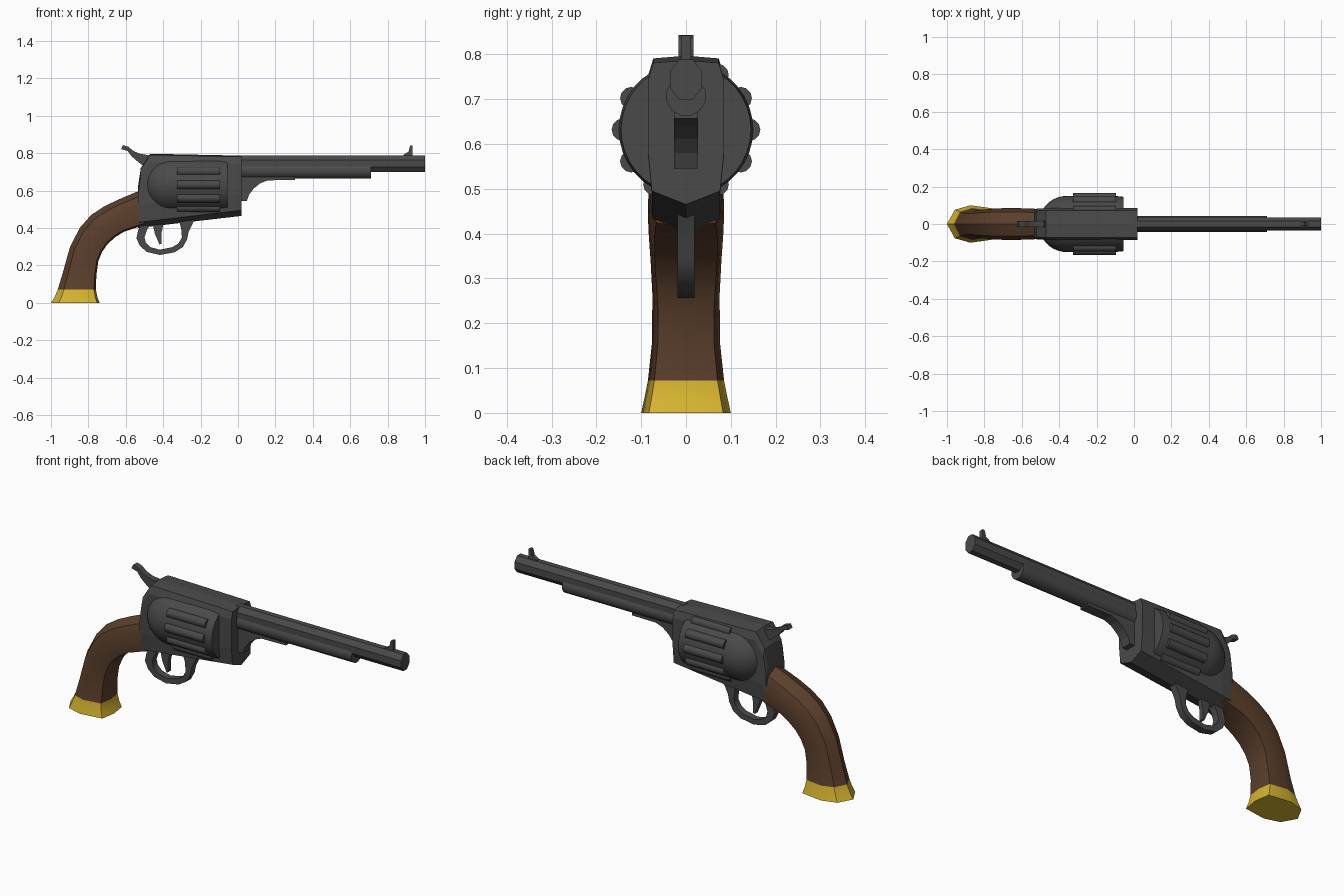
import bpy, bmesh, math
from math import sin, cos, pi, radians


def material(name, rgb):
    m = bpy.data.materials.new(name)
    m.diffuse_color = (*rgb, 1)
    return m


STEEL = material("dark_steel", (0.068, 0.068, 0.068))
WOOD = material("brown_wood", (0.105, 0.050, 0.025))
BRASS = material("brass_yellow", (0.68, 0.46, 0.03))


def finish(name, bm, mat, smooth=None):
    bmesh.ops.recalc_face_normals(bm, faces=bm.faces)
    me = bpy.data.meshes.new(name)
    bm.to_mesh(me)
    bm.free()
    me.materials.append(mat)
    if smooth:
        me.shade_smooth()
        me.set_sharp_from_angle(angle=radians(smooth))
    ob = bpy.data.objects.new(name, me)
    bpy.context.collection.objects.link(ob)
    return ob


def loft(name, rings, mat, smooth=None):
    """Skin a list of equal-sized closed rings and cap both ends."""
    bm = bmesh.new()
    vs = [[bm.verts.new(p) for p in r] for r in rings]
    n = len(vs[0])
    for a, b in zip(vs, vs[1:]):
        for i in range(n):
            j = (i + 1) % n
            bm.faces.new((a[i], a[j], b[j], b[i]))
    bm.faces.new(vs[0])
    bm.faces.new(vs[-1])
    return finish(name, bm, mat, smooth)


def prism(name, pts, half, mat, smooth=None):
    """Side profile (x, z) given thickness in y."""
    return loft(name, [[(x, s * half, z) for x, z in pts] for s in (-1, 1)], mat, smooth)


def lathe(name, prof, cy, cz, n, mat, smooth=None, sy=1, turn=0.0):
    """Rings along x from (x, radius) pairs."""
    rings = [[(x, cy + sy * r * cos(turn + 2 * pi * i / n), cz + r * sin(turn + 2 * pi * i / n))
              for i in range(n)] for x, r in prof]
    return loft(name, rings, mat, smooth)


# frame: chamfered cross-section with V-shaped underside
def frame_ring(x, t, b, w):
    half = [(0.076, b + 0.03), (0.085, b + 0.12), (0.085, t - 0.045), (0.073, t - 0.006)]
    right = [(x, y * w, z) for y, z in half]
    left = [(x, -y * w, z) for y, z in reversed(half)]
    return [(x, 0, b)] + right + [(x, 0, t)] + left


loft("frame", [frame_ring(-0.535, 0.62, 0.40, 0.93), frame_ring(-0.52, 0.72, 0.402, 0.96),
               frame_ring(-0.47, 0.797, 0.408, 1), frame_ring(0.02, 0.787, 0.465, 1)], STEEL)

# cylinder with domed rear and raised ribs
CZ, R = 0.632, 0.15
dome = [(-0.36 - R * cos(a), R * sin(a)) for a in [radians(d) for d in range(10, 91, 10)]]
lathe("cylinder", dome + [(-0.10, R), (-0.055, R - 0.005)], 0, CZ, 36, STEEL, 35)
for k in range(12):
    a = k * pi / 6
    if abs(cos(a)) > 0.5:
        lathe(f"cylinder_rib_{k}", [(-0.326, 0.025), (-0.096, 0.025)],
              0.141 * cos(a), CZ + 0.141 * sin(a), 12, STEEL, 40)

# barrel and lower tube
lathe("barrel", [(0.0, 0.0485), (1.0, 0.0485)], 0, 0.744, 8, STEEL, sy=0.8, turn=pi / 8)
lathe("lower_tube", [(0.0, 0.045), (0.71, 0.045)], 0, 0.707, 12, STEEL, 35, turn=pi / 12)

# web under the barrel
prism("barrel_web", [(0.0, 0.69), (0.0, 0.545), (0.047, 0.545), (0.06, 0.58), (0.085, 0.612),
                     (0.12, 0.64), (0.16, 0.655), (0.305, 0.657), (0.305, 0.69)], 0.027, STEEL)

# front sight
prism("front_sight", [(0.88, 0.78), (0.885, 0.792), (0.912, 0.808), (0.92, 0.84),
                      (0.933, 0.842), (0.933, 0.78)], 0.011, STEEL)

# hammer
prism("hammer", [(-0.625, 0.822), (-0.615, 0.843), (-0.585, 0.834), (-0.56, 0.812), (-0.525, 0.797),
                 (-0.48, 0.79), (-0.45, 0.76), (-0.48, 0.71), (-0.51, 0.735), (-0.545, 0.762),
                 (-0.57, 0.785), (-0.59, 0.812)], 0.017, STEEL)

# trigger guard: outer edge, then inner edge back
outer = [(-0.515, 0.43), (-0.535, 0.385), (-0.543, 0.345), (-0.525, 0.305), (-0.487, 0.272),
         (-0.417, 0.256), (-0.34, 0.27), (-0.295, 0.298), (-0.272, 0.34), (-0.264, 0.38), (-0.23, 0.45)]
inner = [(-0.32, 0.45), (-0.304, 0.40), (-0.30, 0.35), (-0.318, 0.318), (-0.35, 0.298),
         (-0.417, 0.284), (-0.467, 0.297), (-0.493, 0.322), (-0.5, 0.35), (-0.487, 0.39), (-0.46, 0.43)]
prism("trigger_guard", outer + inner, 0.019, STEEL, 35)

# trigger
prism("trigger", [(-0.46, 0.44), (-0.445, 0.37), (-0.42, 0.312), (-0.41, 0.315),
                  (-0.41, 0.37), (-0.395, 0.44)], 0.012, STEEL)

# grip: back edge point, front edge point, half width
SECTIONS = [(-0.50, 0.605, -0.50, 0.415, 0.080), (-0.545, 0.592, -0.54, 0.403, 0.082),
            (-0.64, 0.552, -0.61, 0.380, 0.085), (-0.715, 0.516, -0.655, 0.352, 0.085),
            (-0.785, 0.470, -0.697, 0.315, 0.083), (-0.845, 0.402, -0.727, 0.272, 0.079),
            (-0.898, 0.300, -0.747, 0.222, 0.075), (-0.937, 0.160, -0.757, 0.150, 0.076),
            (-0.963, 0.072, -0.760, 0.072, 0.085), (-0.980, 0.032, -0.752, 0.032, 0.093),
            (-1.0, 0.0, -0.740, 0.0, 0.100)]
SHAPE = [(0, 0), (0.16, 0.76), (0.48, 1), (0.95, 0.83), (1, 0), (0.95, -0.83), (0.48, -1), (0.16, -0.76)]
rings = [[(bx + (fx - bx) * u, w * v, bz + (fz - bz) * u) for u, v in SHAPE]
         for bx, bz, fx, fz, w in SECTIONS]
grip = loft("grip", rings, WOOD, 30)

# brass cap: lowest part of the grip
grip.data.materials.append(BRASS)
for p in grip.data.polygons:
    if p.center.z < 0.07:
        p.material_index = 1
